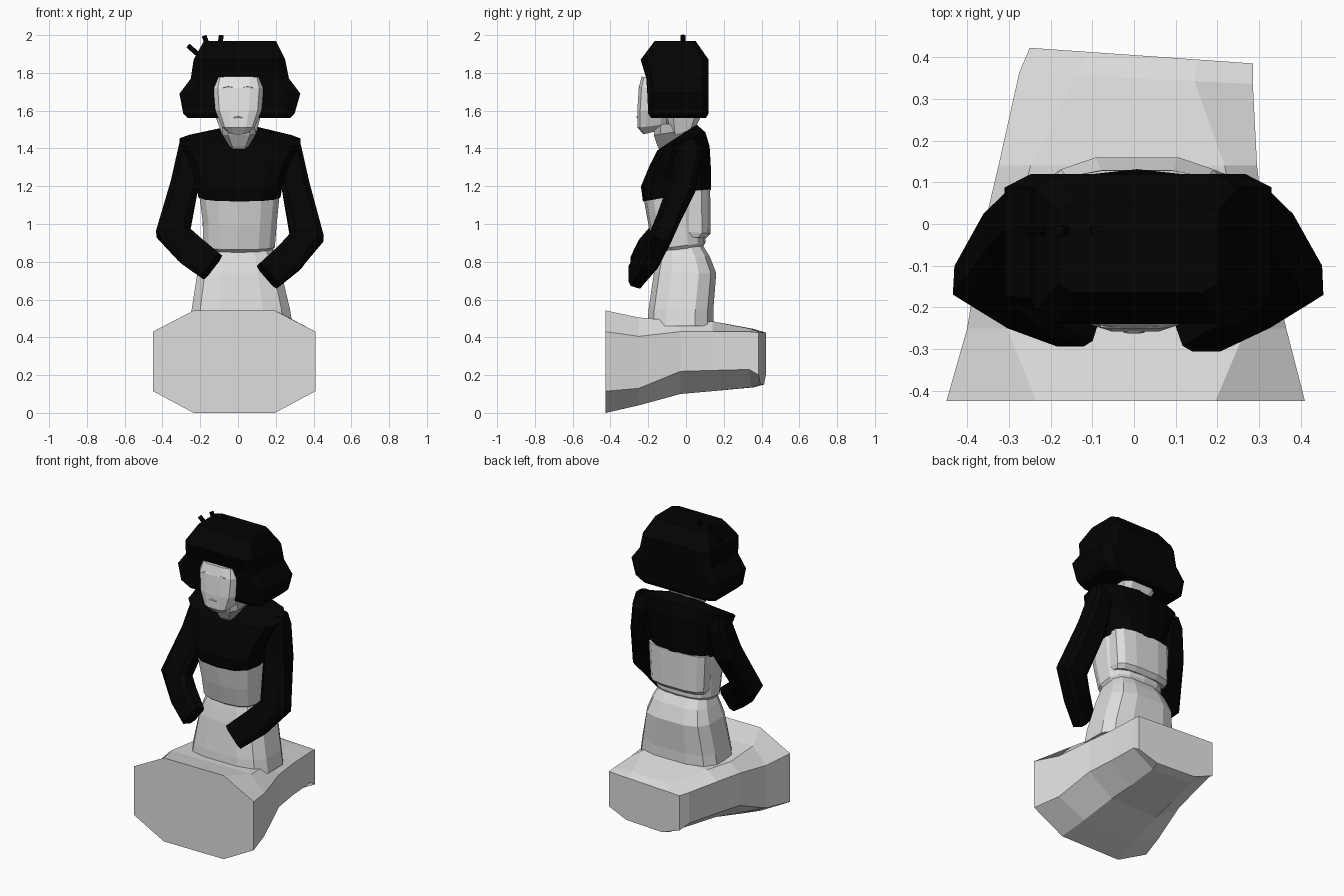
import bpy
import bmesh
from math import cos, sin, pi, copysign
from mathutils import Vector

cube = bpy.data.objects.get("Cube")
if cube:
    bpy.data.objects.remove(cube, do_unlink=True)


def material(name, value):
    m = bpy.data.materials.new(name)
    m.use_nodes = True
    colour = (value, value, value, 1)
    m.diffuse_color = colour
    bsdf = m.node_tree.nodes["Principled BSDF"]
    bsdf.inputs["Base Color"].default_value = colour
    bsdf.inputs["Roughness"].default_value = 0.8
    return m


PALE = material("pale grey", 0.73)
FACE = material("white face", 0.88)
NECK = material("mid grey neck", 0.42)
BLACK = material("near black", 0.001)


def loft(name, rings, mat):
    """Join closed rings of equal length into a capped solid."""
    bm = bmesh.new()
    loops = [[bm.verts.new(v) for v in ring] for ring in rings]
    n = len(rings[0])
    bm.faces.new(loops[0])
    bm.faces.new(loops[-1])
    for a, b in zip(loops, loops[1:]):
        for i in range(n):
            j = (i + 1) % n
            bm.faces.new((a[i], a[j], b[j], b[i]))
    bmesh.ops.recalc_face_normals(bm, faces=bm.faces)
    mesh = bpy.data.meshes.new(name)
    bm.to_mesh(mesh)
    bm.free()
    mesh.materials.append(mat)
    obj = bpy.data.objects.new(name, mesh)
    bpy.context.collection.objects.link(obj)


def outline(n, p):
    """Unit rounded outline; small p is boxy, p of 1 is round."""
    pts = []
    for i in range(n):
        a = 2 * pi * (i + 0.5) / n
        pts.append([copysign(abs(f) ** p, f) for f in (cos(a), sin(a))])
    top = max(x for x, y in pts)
    return [(x / top, y / top) for x, y in pts]


def stack(name, levels, mat, n=8, p=0.5):
    """Levels: front z, back z, x min, x max, y min, y max."""
    rings = []
    for zf, zb, x0, x1, y0, y1 in levels:
        rings.append([((x0 + x1) / 2 + u * (x1 - x0) / 2,
                       (y0 + y1) / 2 + v * (y1 - y0) / 2,
                       (zf + zb) / 2 + v * (zb - zf) / 2) for u, v in outline(n, p)])
    loft(name, rings, mat)


def tube(name, path, mat, n=8, p=0.5):
    """Path: point, half width across, half depth."""
    rings = []
    for i, (pt, w, d) in enumerate(path):
        a = Vector(path[max(i - 1, 0)][0])
        b = Vector(path[min(i + 1, len(path) - 1)][0])
        t = (b - a).normalized()
        side = t.cross(Vector((0, 1, 0))).normalized()
        front = side.cross(t)
        rings.append([Vector(pt) + side * u * w + front * v * d for u, v in outline(n, p)])
    loft(name, rings, mat)


# Kneeling base: eight-sided sections running front to back
sections = [  # y, x min, x max, bottom, lower side, upper side, top, slant, top width
    (-.425, -.45, .41, 0, .115, .43, .542, 0, .5),
    (-.25, -.40, .365, .04, .13, .405, .505, 0, .75),
    (-.03, -.365, .315, .1, .22, .43, .485, 0, .8),
    (.14, -.325, .295, .115, .225, .43, .485, 0, .75),
    (.35, -.275, .285, .135, .23, .43, .445, -.05, .5),
    (.405, -.25, .285, .15, .2, .425, .425, -.07, .5),
]
rings = []
for y, x0, x1, z0, z1, z2, z3, slant, wide in sections:
    mid, half = (x0 + x1) / 2, (x1 - x0) / 2
    low, high = half / 2, half * wide
    pts = [(x0, z1), (mid - low, z0), (mid + low, z0), (x1, z1),
           (x1, z2), (mid + high, z3), (mid - high, z3), (x0, z2)]
    rings.append([(x, y + slant * x, z) for x, z in pts])
loft("kneeling_base", rings, PALE)

# Skirt
stack("skirt", [
    (.46, .46, -.26, .29, -.205, .145),
    (.55, .55, -.245, .275, -.198, .145),
    (.74, .74, -.215, .23, -.17, .16),
    (.82, .83, -.185, .2, -.15, .125),
    (.855, .885, -.165, .18, -.14, .09)], PALE, 12, 0.62)

# Waist, sash and back knot
stack("waist", [
    (.845, .875, -.165, .175, -.135, .085),
    (.865, .90, -.185, .195, -.165, .1),
    (.99, 1.02, -.185, .205, -.195, .1),
    (1.13, 1.19, -.205, .22, -.22, .115)], PALE, 14, 0.75)
stack("sash_knot", [
    (.935, .925, -.175, .185, -.03, .105),
    (.96, .95, -.185, .195, -.03, .13),
    (1.17, 1.185, -.195, .21, -.03, .128)], PALE, 12, 0.65)

# Dark bodice
stack("bodice", [
    (1.12, 1.18, -.21, .225, -.225, .128),
    (1.2, 1.3, -.225, .24, -.235, .128),
    (1.31, 1.41, -.265, .285, -.19, .122),
    (1.39, 1.485, -.31, .33, -.15, .1),
    (1.405, 1.525, -.11, .125, -.13, .055)], BLACK, 14, 0.75)

# Sleeved arms, reaching forward to the lap
for side, s, shift, drop in (("left", 1, .02, -.05), ("right", -1, 0, 0)):
    tube(side + "_arm", [
        ((s * (.25 + shift), .02, 1.445), .055, .045),
        ((s * (.26 + shift), .02, 1.38), .06, .065),
        ((s * (.285 + shift), -.02, 1.2), .075, .072),
        ((s * (.345 + shift), -.135, .955 + drop / 2), .088, .06),
        ((s * (.25 + shift), -.20, .86 + drop * .8), .085, .055),
        ((s * (.14 + shift), -.255 + drop / 4, .775 + drop), .08, .042)], BLACK)

# Throat, nape and head
stack("throat", [
    (1.375, 1.42, -.03, .04, -.13, .0),
    (1.41, 1.45, -.05, .06, -.15, .02),
    (1.47, 1.5, -.085, .095, -.17, .02),
    (1.53, 1.53, -.085, .085, -.17, .02)], NECK)
stack("nape", [
    (1.47, 1.5, -.085, .095, -.08, .045),
    (1.57, 1.57, -.12, .12, -.1, .08)], PALE)
stack("head", [
    (1.475, 1.5, -.05, .05, -.225, -.12),
    (1.51, 1.53, -.085, .09, -.257, -.09),
    (1.6, 1.6, -.12, .125, -.258, -.08),
    (1.72, 1.72, -.13, .135, -.25, -.08),
    (1.78, 1.77, -.115, .12, -.235, -.08)], FACE, 12, 0.6)

# Bobbed hair with flared lower lobes
stack("hair", [
    (1.56, 1.56, -.265, .275, -.185, .105),
    (1.585, 1.585, -.29, .3, -.2, .12),
    (1.69, 1.69, -.31, .33, -.205, .12),
    (1.77, 1.77, -.25, .27, -.21, .12),
    (1.87, 1.87, -.235, .25, -.24, .12),
    (1.97, 1.97, -.18, .2, -.165, .05)], BLACK, 8, 0.25)

# Three hair pins
for i, (x0, z0, x1, z1) in enumerate(((-.18, 1.87, -.265, 1.945),
                                      (-.15, 1.92, -.18, 1.997),
                                      (-.1, 1.92, -.088, 2.0))):
    tube("hair_pin_%d" % (i + 1), [((x0, -.015, z0), .013, .013),
                                   ((x1, -.015, z1), .013, .013)], BLACK, 8, 1)

# Subtle raised brows and lips
for name, x, y, z, w in (("left_brow", .05, -.245, 1.725, .03),
                         ("right_brow", -.05, -.245, 1.725, .03),
                         ("lips", 0, -.257, 1.565, .025)):
    tube(name, [((x - w, y, z - .003), .002, .004),
                ((x, y, z + .003), .003, .005),
                ((x + w, y, z - .003), .002, .004)], FACE, 6, 1)
